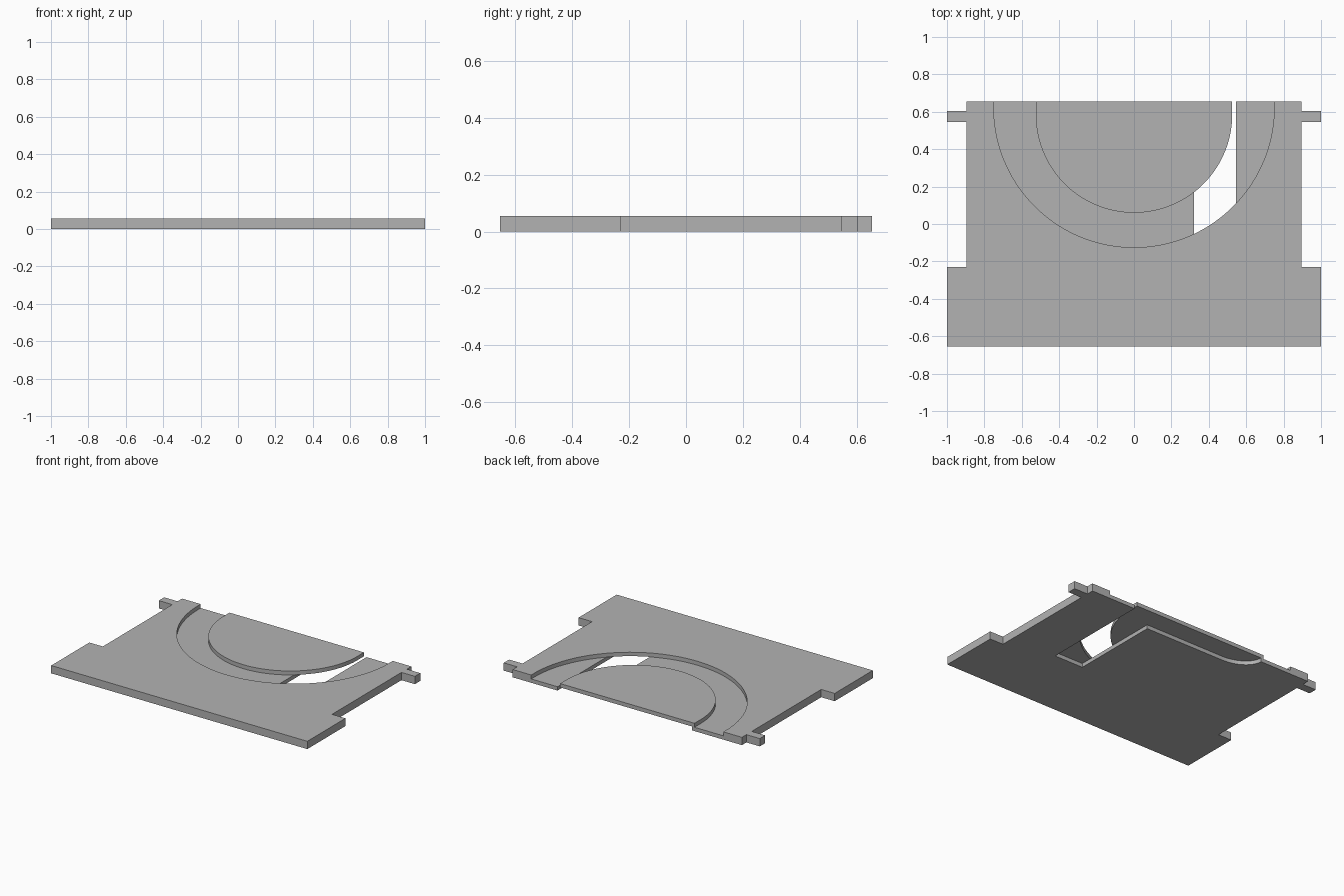
import bpy, bmesh
from math import pi, sin, cos

cube = bpy.data.objects.get("Cube")
if cube:
    bpy.data.objects.remove(cube, do_unlink=True)

HEIGHT, FLOOR = 0.055, 0.027
BACK = 0.655

grey = bpy.data.materials.new("plain_grey")
grey.use_nodes = True
grey.diffuse_color = (0.45, 0.45, 0.45, 1)
grey.node_tree.nodes["Principled BSDF"].inputs["Base Color"].default_value = grey.diffuse_color


def prism(name, outline, z0, z1):
    """Extrude a closed xy outline between two heights."""
    bm = bmesh.new()
    face = bm.faces.new([bm.verts.new((x, y, z0)) for x, y in outline])
    grown = bmesh.ops.extrude_face_region(bm, geom=[face])["geom"]
    for v in grown:
        if isinstance(v, bmesh.types.BMVert):
            v.co.z = z1
    bmesh.ops.recalc_face_normals(bm, faces=bm.faces)
    mesh = bpy.data.meshes.new(name)
    bm.to_mesh(mesh)
    bm.free()
    mesh.materials.append(grey)
    obj = bpy.data.objects.new(name, mesh)
    bpy.context.collection.objects.link(obj)
    return obj


def arc(cx, cy, rx, ry, a0, a1, n):
    return [(cx + rx * cos(a0 + (a1 - a0) * i / n),
             cy + ry * sin(a0 + (a1 - a0) * i / n)) for i in range(n + 1)]


def cut(target, cutter):
    cutter.hide_render = True
    mod = target.modifiers.new("cut", 'BOOLEAN')
    mod.operation, mod.solver, mod.object = 'DIFFERENCE', 'EXACT', cutter
    bpy.context.view_layer.objects.active = target
    bpy.ops.object.modifier_apply(modifier=mod.name)
    bpy.data.objects.remove(cutter, do_unlink=True)


# Base plate with wide front ends and small rear tabs
half = [(1, -BACK), (1, -0.23), (0.895, -0.23), (0.895, 0.545),
        (1, 0.545), (1, 0.605), (0.895, 0.605), (0.895, BACK)]
plate = prism("base_plate", half + [(-x, y) for x, y in reversed(half)], 0, HEIGHT)

# U-shaped channel sunk into the top, open at the back
over = BACK + 0.1
outer = arc(0, 0.625, 0.75, 0.75, pi, 2 * pi, 72)
inner = arc(0, 0.585, 0.525, 0.525, 2 * pi, pi, 72)
channel = [(-0.75, over)] + outer + [(0.75, over), (0.525, over)] + inner + [(-0.525, over)]
cut(plate, prism("channel_cutter", channel, FLOOR, HEIGHT + 0.1))

# Slot in the underside, turning along the back edge beneath the raised half disc
slot = [(0.545, over), (0.545, -0.13), (0.32, -0.13), (0.32, 0.512)]
slot += arc(-0.3, BACK, 0.205, BACK - 0.512, 1.5 * pi, pi, 16) + [(-0.505, over)]
cut(plate, prism("slot_cutter", slot, -0.1, FLOOR + 0.0005))

# Smooth the curved walls, keep the edges crisp
bpy.ops.object.select_all(action='DESELECT')
plate.select_set(True)
bpy.context.view_layer.objects.active = plate
bpy.ops.object.shade_smooth_by_angle(angle=pi / 6)
